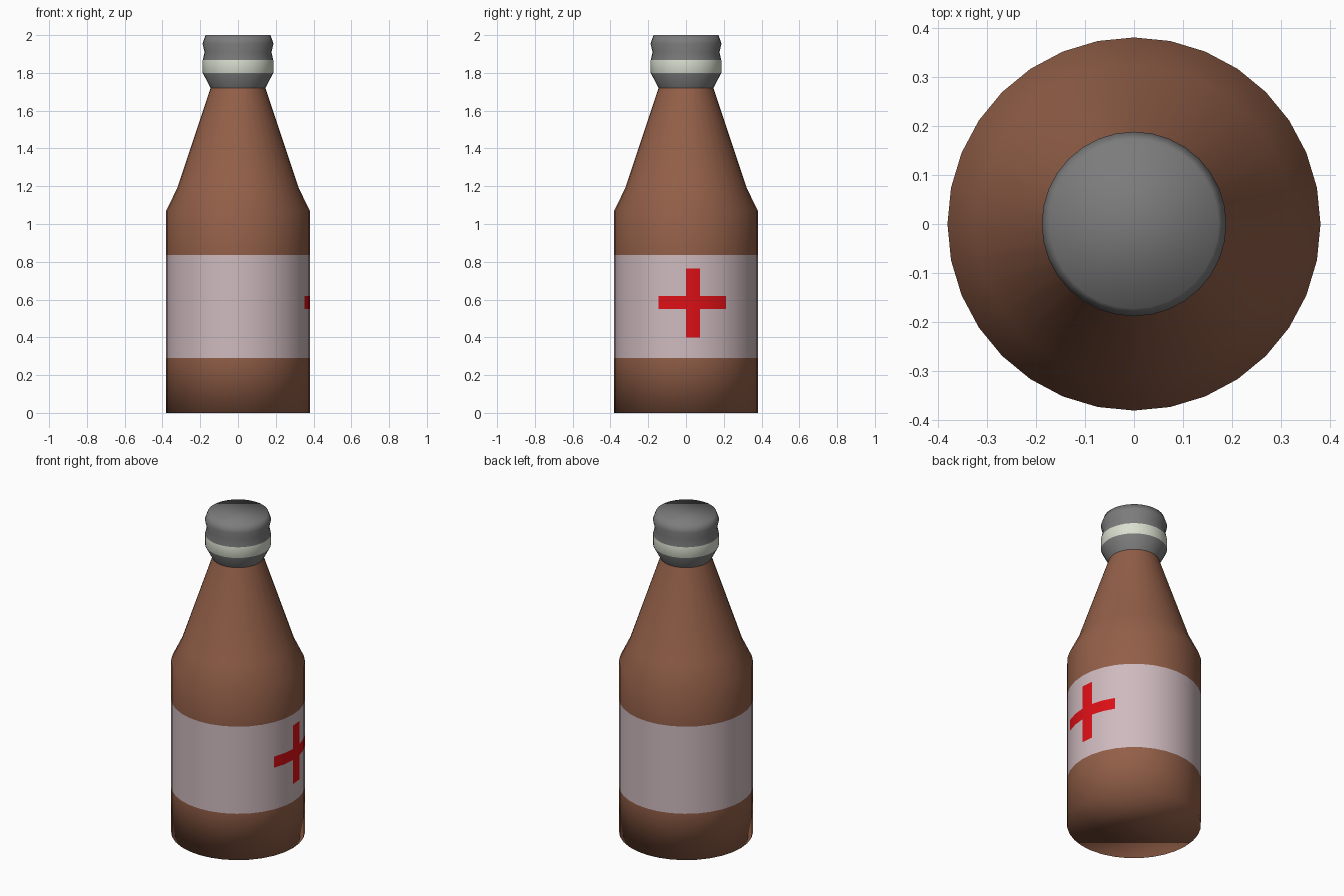
import bpy, bmesh
from math import cos, sin, pi

if "Cube" in bpy.data.objects:
    bpy.data.objects.remove(bpy.data.objects["Cube"])

SIDES = 32


def material(name, rgb):
    m = bpy.data.materials.new(name)
    m.diffuse_color = (*rgb, 1)
    m.use_nodes = True
    m.node_tree.nodes["Principled BSDF"].inputs["Base Color"].default_value = m.diffuse_color
    return m


def lathe(name, profile, mats, pick, close_bottom=False, close_top=False):
    """Spin (radius, z) points; pick(row, segment) gives the material slot."""
    bm = bmesh.new()
    rings = [[bm.verts.new((r * cos(2 * pi * i / SIDES), r * sin(2 * pi * i / SIDES), z))
              for i in range(SIDES)] for r, z in profile]
    for row, (lo, hi) in enumerate(zip(rings, rings[1:])):
        for i in range(SIDES):
            j = (i + 1) % SIDES
            f = bm.faces.new((lo[i], lo[j], hi[j], hi[i]))
            f.material_index = pick(row, i)
    if close_bottom:
        bm.faces.new(rings[0][::-1])
    if close_top:
        bm.faces.new(rings[-1])
    for f in bm.faces:
        f.smooth = True
    mesh = bpy.data.meshes.new(name)
    bm.to_mesh(mesh)
    bm.free()
    for m in mats:
        mesh.materials.append(m)
    obj = bpy.data.objects.new(name, mesh)
    bpy.context.collection.objects.link(obj)
    return obj


brown = material("brown_glass", (0.29, 0.115, 0.065))
paper = material("label_paper", (0.62, 0.49, 0.52))
red = material("cross_red", (0.72, 0.005, 0.008))
grey = material("cap_grey", (0.2, 0.2, 0.2))
cream = material("cap_band", (0.70, 0.74, 0.63))


# Bottle with wrapped label; the red cross is five facets wide on the +x side
def bottle_slot(row, seg):
    if row < 1 or row > 5:
        return 0
    upright = seg == 0 and 2 <= row <= 4
    bar = row == 3 and (seg <= 2 or seg >= SIDES - 2)
    return 2 if upright or bar else 1


lathe("bottle",
      [(0.38, 0), (0.38, 0.29), (0.38, 0.40), (0.38, 0.55), (0.38, 0.62), (0.38, 0.765),
       (0.38, 0.835), (0.38, 1.07), (0.322, 1.19), (0.145, 1.72)],
      [brown, paper, red], bottle_slot, close_bottom=True)

# Cap with a pale band
lathe("cap",
      [(0.145, 1.72), (0.187, 1.80), (0.187, 1.867), (0.177, 1.91), (0.188, 1.955), (0.172, 2.0)],
      [grey, cream], lambda row, seg: 1 if row == 1 else 0, close_top=True)
